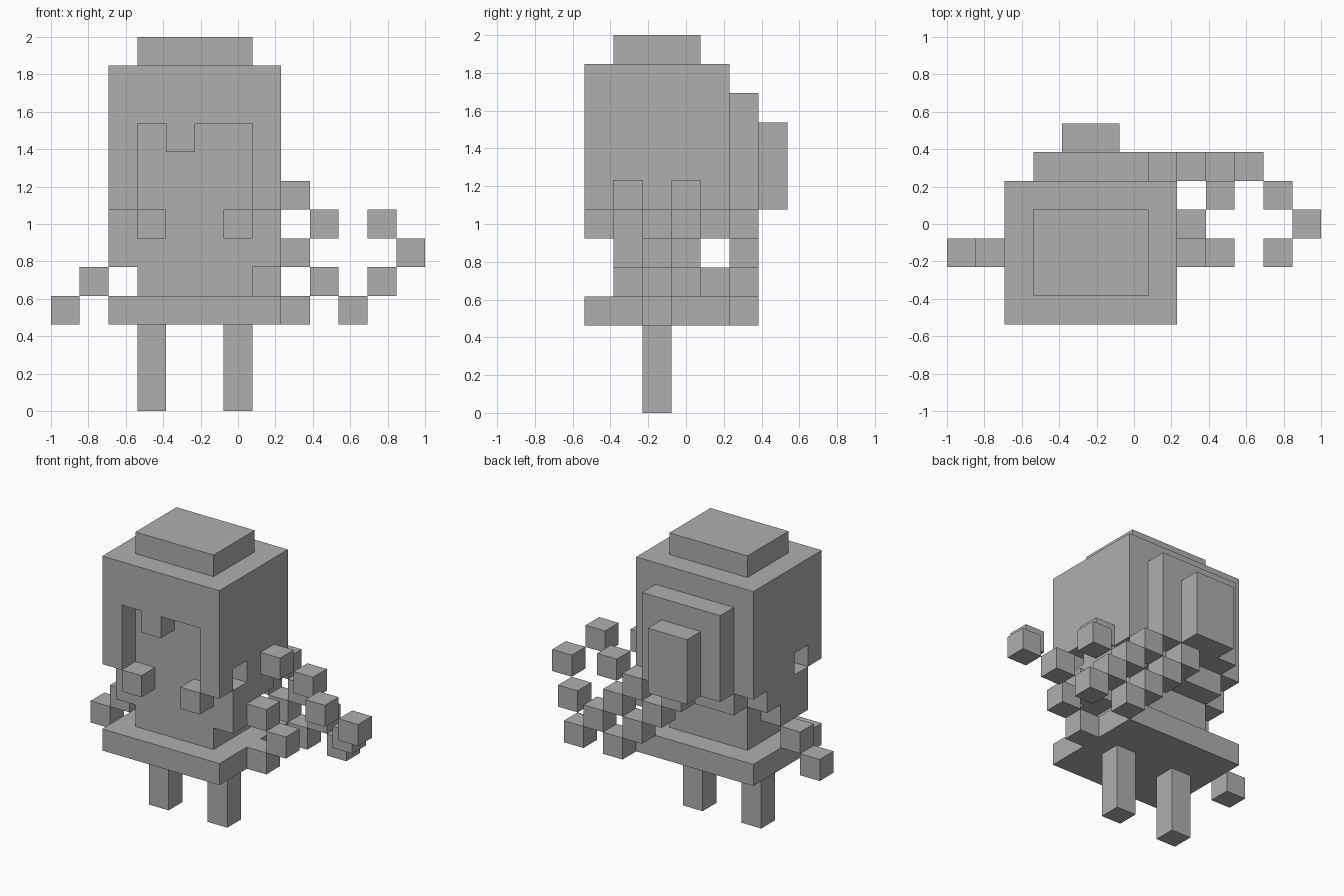
import bpy
import bmesh
from mathutils import Vector

cube = bpy.data.objects.get("Cube")
if cube:
    bpy.data.objects.remove(cube, do_unlink=True)

UNIT = 2 / 13                                   # edge of one block
ORIGIN = Vector((-1, -3.5 * UNIT, 0))

grey = bpy.data.materials.new("plain grey")
grey.use_nodes = True
COLOUR = (0.43, 0.43, 0.43, 1)
grey.diffuse_color = COLOUR
grey.node_tree.nodes["Principled BSDF"].inputs["Base Color"].default_value = COLOUR


def box(x, y, z):
    """Block cells in inclusive ranges; a single number means one cell."""
    spans = [(v, v) if isinstance(v, int) else v for v in (x, y, z)]
    rx, ry, rz = [range(a, b + 1) for a, b in spans]
    return {(i, j, k) for i in rx for j in ry for k in rz}


def build(name, cells):
    """Make one object from block cells, keeping only its outer faces."""
    bm = bmesh.new()
    for cell in cells:
        for axis in range(3):
            for side in (0, 1):
                neighbour = list(cell)
                neighbour[axis] += 2 * side - 1
                if tuple(neighbour) in cells:
                    continue
                corners = []
                for a, b in ((0, 0), (1, 0), (1, 1), (0, 1)):
                    p = Vector(cell)
                    p[axis] += side
                    p[(axis + 1) % 3] += a
                    p[(axis + 2) % 3] += b
                    corners.append(bm.verts.new(ORIGIN + p * UNIT))
                bm.faces.new(corners if side else corners[::-1])
    bmesh.ops.remove_doubles(bm, verts=bm.verts, dist=UNIT / 100)
    mesh = bpy.data.meshes.new(name)
    bm.to_mesh(mesh)
    bm.free()
    mesh.materials.append(grey)
    obj = bpy.data.objects.new(name, mesh)
    bpy.context.collection.objects.link(obj)


# Legs, skirt, body and hands
for name, x in (("right", 3), ("left", 6)):
    build(name + "_leg", box(x, 2, (0, 2)))
    build(name + "_hand", box(x, 0, 6))
build("skirt", box((2, 7), (0, 4), 3))
build("body", box((3, 6), (1, 3), (4, 9)))

# Hair around the head: crown, back, fringe and stepped sides
hair = box((2, 7), (0, 4), (10, 11)) | box((3, 6), 4, (6, 9)) | box(4, 0, 9)
for x in (2, 7):
    hair |= box(x, (0, 4), (7, 9)) - box(x, 1, 7)
    hair |= box(x, (1, 3), 6) | box(x, (1, 2), 5)
build("hair", hair)
build("hat", box((3, 6), (1, 3), 12))

# Stepped bulge at the back of the hair
build("back_hair", box((3, 6), 5, (7, 10)))
build("back_bun", box((4, 5), 6, (7, 9)))

# Strands blown sideways, each falling one block per step
for n in range(4):
    build("long_strand", box(7 + n, 5, 6 - n))
    build("short_strand", box(5 + n, 5, 6 - n))
for n in range(2):
    build("left_side_strand", box(8 + n, 2, 5 - n))
    build("right_side_strand", box(1 - n, 2, 4 - n))
    build("upper_strand", box(8 + n, 3 + n, 7 - n))
build("low_strand", box(8, 2, 3))

# Loose blocks drifting at the left
for cell in ((11, 2, 6), (12, 3, 5), (11, 4, 4)):
    build("loose_block", box(*cell))
